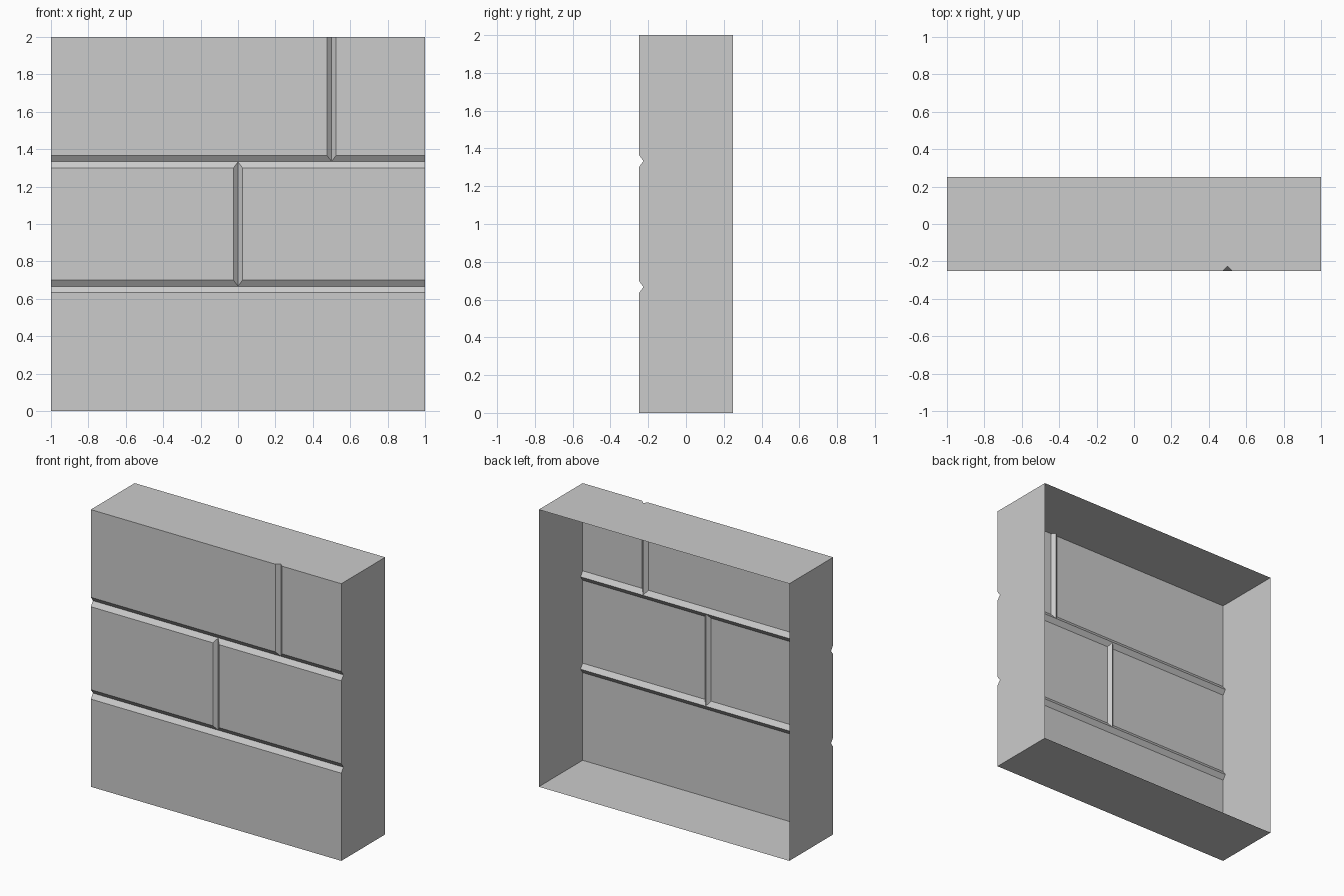
import bpy, bmesh
from mathutils import Vector

if "Cube" in bpy.data.objects:
    bpy.data.objects.remove(bpy.data.objects["Cube"])

W, D, H = 1.0, 0.25, 2.0      # half width, half depth, height
JOINTS = (H / 3, 2 * H / 3)   # heights of the horizontal mortar joints


def new_object(name, bm):
    bmesh.ops.recalc_face_normals(bm, faces=bm.faces)
    mesh = bpy.data.meshes.new(name)
    bm.to_mesh(mesh)
    bm.free()
    obj = bpy.data.objects.new(name, mesh)
    bpy.context.collection.objects.link(obj)
    return obj


def v_cutter(name, start, end, across, half, depth):
    """Triangular prism from start to end whose point reaches depth into the front."""
    bm = bmesh.new()
    inward = Vector((0, 1, 0))
    start, end, across = Vector(start), Vector(end), Vector(across)
    tri = [inward * depth,
           across * 2 * half - inward * depth,
           -across * 2 * half - inward * depth]
    face = bm.faces.new([bm.verts.new(start + p) for p in tri])
    ext = bmesh.ops.extrude_face_region(bm, geom=[face], use_keep_orig=True)
    verts = [g for g in ext["geom"] if isinstance(g, bmesh.types.BMVert)]
    bmesh.ops.translate(bm, verts=verts, vec=end - start)
    obj = new_object(name, bm)
    obj.hide_render = True
    return obj


# Wall block
bm = bmesh.new()
bmesh.ops.create_cube(bm, size=1)
bmesh.ops.scale(bm, vec=(2 * W, 2 * D, H), verts=bm.verts)
bmesh.ops.translate(bm, vec=(0, 0, H / 2), verts=bm.verts)
wall = new_object("stone_wall", bm)

# Mortar joints: two full-width courses and two staggered upright joints
cutters = [v_cutter("course_joint", (-1.1, -D, z), (1.1, -D, z), (0, 0, 1), 0.034, 0.0245)
           for z in JOINTS]
for x, z0, z1 in ((0, JOINTS[0], JOINTS[1]), (0.5, JOINTS[1], H + 0.1)):
    cutters.append(v_cutter("upright_joint", (x, -D, z0), (x, -D, z1), (1, 0, 0), 0.025, 0.0235))

bpy.context.view_layer.objects.active = wall
for cutter in cutters:
    mod = wall.modifiers.new("joint", "BOOLEAN")
    mod.operation, mod.solver, mod.object = "DIFFERENCE", "EXACT", cutter
    bpy.ops.object.modifier_apply(modifier=mod.name)
    bpy.data.objects.remove(cutter)

# Open the back so the wall is a thin shell
bm = bmesh.new()
bm.from_mesh(wall.data)
back = [f for f in bm.faces if f.calc_center_median().y > D - 1e-4]
bmesh.ops.delete(bm, geom=back, context="FACES")
bm.to_mesh(wall.data)
bm.free()
